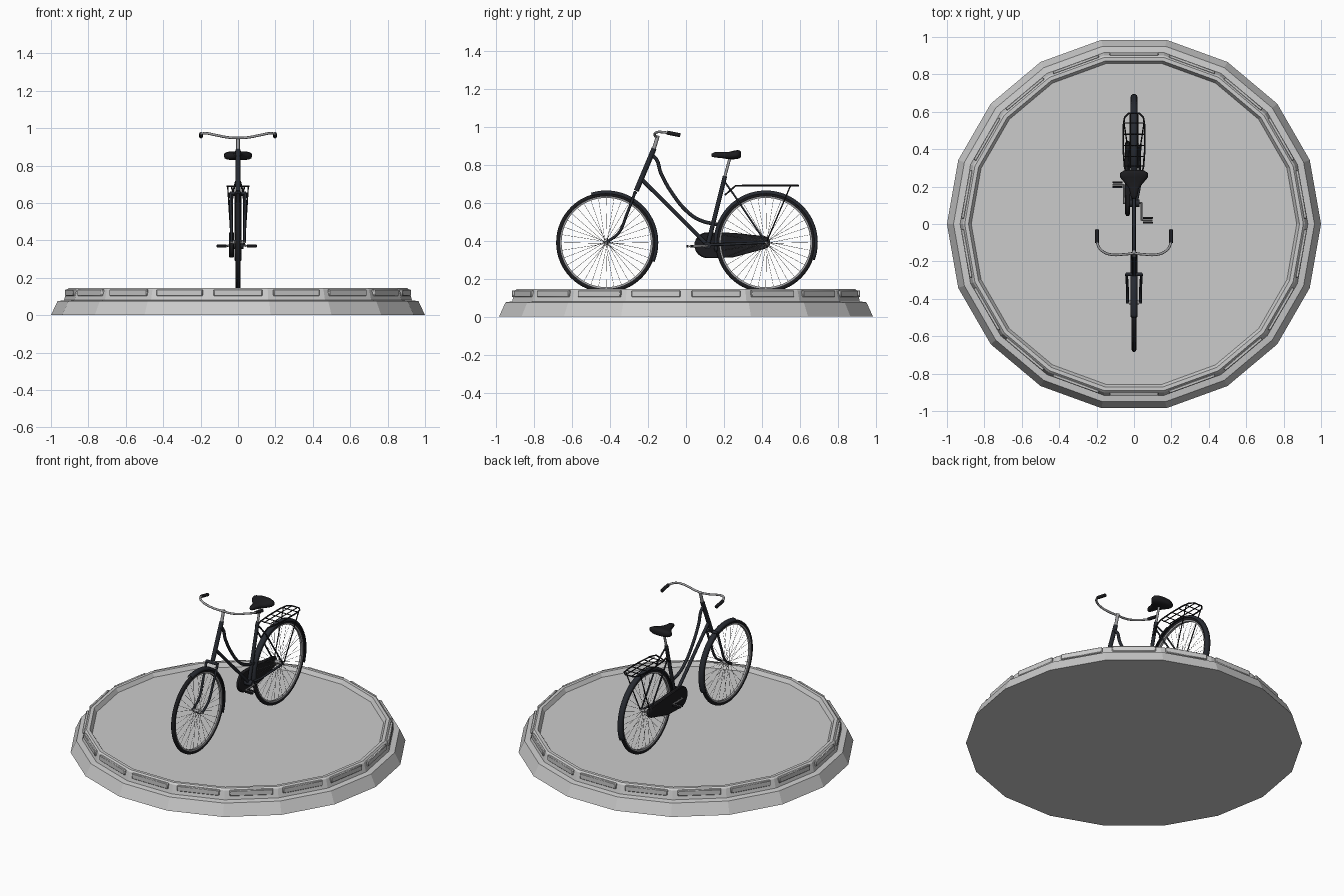
import bpy, bmesh, math
from math import sin, cos, pi, radians
from mathutils import Vector

if "Cube" in bpy.data.objects:
    bpy.data.objects.remove(bpy.data.objects["Cube"])


def material(name, rgb):
    m = bpy.data.materials.new(name)
    m.diffuse_color = (*rgb, 1)
    m.use_nodes = True
    m.node_tree.nodes["Principled BSDF"].inputs["Base Color"].default_value = m.diffuse_color
    return m


BLACK = material("black", (0.012, 0.012, 0.014))
PAINT = material("dark_paint", (0.02, 0.023, 0.03))
METAL = material("metal", (0.35, 0.35, 0.36))
HUBS = {"front": (-0.42, 0.39), "rear": (0.42, 0.39)}


def finish(name, bm, mat=None, smooth=40):
    bmesh.ops.remove_doubles(bm, verts=bm.verts, dist=1e-5)
    bmesh.ops.recalc_face_normals(bm, faces=bm.faces)
    me = bpy.data.meshes.new(name)
    bm.to_mesh(me)
    bm.free()
    ob = bpy.data.objects.new(name, me)
    bpy.context.collection.objects.link(ob)
    if mat:
        me.materials.append(mat)
    if smooth:
        select(ob)
        bpy.ops.object.shade_smooth_by_angle(angle=radians(smooth))
    return ob


def select(ob):
    bpy.ops.object.select_all(action='DESELECT')
    ob.select_set(True)
    bpy.context.view_layer.objects.active = ob


def loft(rings, closed_ring=True, closed_loop=False, caps=False):
    bm = bmesh.new()
    vs = [[bm.verts.new(p) for p in r] for r in rings]
    n, m = len(vs), len(vs[0])
    for i in range(n if closed_loop else n - 1):
        for j in range(m if closed_ring else m - 1):
            a, b, k = vs[i], vs[(i + 1) % n], (j + 1) % m
            bm.faces.new((a[j], a[k], b[k], b[j]))
    if caps:
        bm.faces.new(vs[0])
        bm.faces.new(vs[-1])
    return bm


def tubes(name, paths, r, mat, smooth=False, res=2):
    """One object made of round tubes along several paths."""
    cu = bpy.data.curves.new(name, 'CURVE')
    cu.dimensions = '3D'
    cu.bevel_depth, cu.bevel_resolution, cu.use_fill_caps = r, res, True
    cu.resolution_u = 6
    for pts in paths:
        sp = cu.splines.new('BEZIER' if smooth else 'POLY')
        if smooth:
            sp.bezier_points.add(len(pts) - 1)
            for bp, p in zip(sp.bezier_points, pts):
                bp.co = p
                bp.handle_left_type = bp.handle_right_type = 'AUTO'
        else:
            sp.points.add(len(pts) - 1)
            for q, p in zip(sp.points, pts):
                q.co = (*p, 1)
    ob = bpy.data.objects.new(name, cu)
    bpy.context.collection.objects.link(ob)
    cu.materials.append(mat)
    select(ob)
    bpy.ops.object.convert(target='MESH')
    bpy.ops.object.shade_smooth_by_angle(angle=radians(50))
    return ob


def both(path):
    return [path, [(-x, y, z) for x, y, z in path]]


def box(name, c, s, mat, bevel=0.003):
    bm = bmesh.new()
    bmesh.ops.create_cube(bm, size=1)
    for v in bm.verts:
        v.co = Vector(c) + Vector([a * b for a, b in zip(v.co, s)])
    bmesh.ops.bevel(bm, geom=bm.edges[:], offset=bevel, segments=1, affect='EDGES')
    return finish(name, bm, mat)


def wheel_ring(name, hub, section, mat, a0=0, a1=360, n=64):
    """Sweep an (x, radius) section around a wheel axle."""
    full = a1 - a0 == 360
    rings = []
    for i in range(n if full else n + 1):
        a = radians(a0 + (a1 - a0) * i / n)
        rings.append([(x, hub[0] + r * cos(a), hub[1] + r * sin(a)) for x, r in section])
    return finish(name, loft(rings, full, full), mat)


# Plinth: 18 flat sides with a recessed floor
prof = [(0, 0), (1.0, 0), (0.965, 0.075), (0.93, 0.08), (0.915, 0.135), (0.905, 0.145),
        (0.885, 0.145), (0.87, 0.12), (0, 0.12)]
rings = [[(r * cos(i * pi / 9), r * sin(i * pi / 9), z) for r, z in prof] for i in range(18)]
bm = loft(rings, False, True)
bmesh.ops.dissolve_degenerate(bm, edges=bm.edges[:], dist=1e-5)
finish("plinth", bm, smooth=0)

# Raised panels on each side of the plinth
for i in range(18):
    p = box(f"plinth_panel_{i + 1}", (0, 0, 0), (0.018, 0.26, 0.036), None, 0.004)
    a = radians(20 * i + 10)
    p.location = (0.908 * cos(a), 0.908 * sin(a), 0.12)
    p.rotation_euler = (0, 0, a)

# Wheels: tyre, rim, hub, spokes and mudguard
for side, hub in HUBS.items():
    y, z = hub
    tyre = [(0.0125 * cos(k * pi / 5), 0.252 + 0.0125 * sin(k * pi / 5)) for k in range(10)]
    wheel_ring(side + "_tyre", hub, tyre, BLACK)
    wheel_ring(side + "_rim", hub, [(-.009, .245), (.009, .245), (.007, .235), (-.007, .235)], METAL)
    tubes(side + "_hub", [[(-.028, y, z), (.028, y, z)]], .011, METAL)
    tubes(side + "_axle", [[(-.042, y, z), (.042, y, z)]], .005, METAL)
    spokes = []
    for k in range(36):
        a = 2 * pi * k / 36
        h = a + (0.5 if k // 2 % 2 else -0.5)
        sx = 0.018 if k % 2 else -0.018
        spokes.append([(sx, y + .01 * cos(h), z + .01 * sin(h)),
                       (0, y + .238 * cos(a), z + .238 * sin(a))])
    tubes(side + "_spokes", spokes, .0009, METAL, res=0)
    guard = [(-.019, .257), (-.016, .268), (-.008, .274), (.008, .274), (.016, .268), (.019, .257)]
    a0, a1 = (-22, 107) if side == "front" else (-20, 190)
    g = wheel_ring(side + "_mudguard", hub, guard, PAINT, a0, a1, 48)
    mod = g.modifiers.new("thickness", 'SOLIDIFY')
    mod.thickness = 0.002

# Frame
tubes("head_tube", [[(0, -.168, .885), (0, -.262, .662)]], .0135, PAINT)
tubes("down_tube", [[(0, -.237, .726), (0, .108, .382)]], .0105, PAINT)
tubes("curved_top_tube", [[(0, -.195, .848), (0, -.168, .842), (0, -.13, .75), (0, -.07, .645),
                           (0, .015, .545), (0, .08, .505), (0, .165, .485)]], .0095, PAINT, True)
tubes("seat_tube", [[(0, .113, .37), (0, .205, .74)]], .0115, PAINT)
tubes("seat_stays", both([(.012, .2, .715), (.03, .25, .645), (.032, .42, .39)]), .005, PAINT)
tubes("chain_stays", both([(.014, .115, .378), (.03, .2, .38), (.032, .42, .39)]), .007, PAINT)
tubes("bottom_bracket", [[(-.03, .112, .375), (.03, .112, .375)]], .02, PAINT)

# Fork
tubes("fork_crown", [[(-.042, -.268, .652), (.042, -.268, .652)]], .01, PAINT)
tubes("fork_blades", both([(.04, -.268, .655), (.037, -.315, .53), (.035, -.355, .44),
                           (.035, -.42, .39)]), .0075, PAINT, True)

# Stem, handlebar and grips
tubes("stem", [[(0, -.17, .88), (0, -.148, .953)]], .010, METAL)
bar = [(.0, -.158, .948), (.05, -.162, .95), (.12, -.164, .963), (.165, -.148, .972),
       (.19, -.12, .971), (.198, -.085, .966), (.198, -.035, .957)]
tubes("handlebar", [[(-x, y, z) for x, y, z in bar[:0:-1]] + bar], .0068, METAL, True)
tubes("grips", both([(.198, -.1, .969), (.198, -.03, .955)]), .0105, BLACK)

# Seat: lofted from (y, half width, bottom, top)
sections = [(.135, .010, .842, .858), (.15, .018, .838, .866), (.19, .026, .834, .866),
            (.22, .05, .829, .866), (.25, .075, .828, .873), (.272, .076, .83, .877),
            (.285, .055, .835, .874), (.29, .03, .842, .868)]
rings = []
for y, w, b, t in sections:
    ring = []
    for k in range(16):
        c, s = cos(k * pi / 8), sin(k * pi / 8)
        ring.append((w * math.copysign(abs(c) ** .7, c), y,
                     (b + t) / 2 + (t - b) / 2 * math.copysign(abs(s) ** .7, s)))
    rings.append(ring)
finish("seat", loft(rings, caps=True), BLACK, 60)
tubes("seat_post", [[(0, .2, .72), (0, .234, .845)]], .0075, METAL)

# Chain case: rounded teardrop plate on the chain side
out = [(.112 + .068 * cos(a), .376 + .068 * sin(a)) for a in [radians(92 + 15 * k) for k in range(13)]]
out += [(.25, .312)]
out += [(.41 + .034 * cos(a), .39 + .034 * sin(a)) for a in [radians(-85 + 17 * k) for k in range(11)]]
out += [(.25, .441)]
cy, cz = .24, .38
rings = [[(x, cy + (y - cy) * s, cz + (z - cz) * s) for y, z in out]
         for x, s in ((-.022, .96), (-.027, 1), (-.042, 1), (-.047, .95))]
finish("chain_case", loft(rings, caps=True), BLACK, 30)

# Cranks and pedals
for sx, name, py in ((1, "left", .02), (-1, "right", .21)):
    x = sx * .04 if sx > 0 else -.054
    tubes(name + "_crank", [[(sx * .02, .112, .372), (x, .112, .372), (x, py, .37)]], .0058, METAL)
    tubes(name + "_pedal_axle", [[(x, py, .37), (x + sx * .06, py, .37)]], .004, METAL)
    for dy in (-.013, .013):
        box(f"{name}_pedal_bar", (x + sx * .034, py + dy, .37), (.054, .011, .014), BLACK, .002)

# Luggage rack
loop = [(.022, .205, .64), (.035, .26, .688), (.05, .3, .69), (.058, .4, .69), (.058, .52, .69),
        (.05, .57, .69), (.028, .592, .69)]
tubes("rack_loop", [loop + [(-x, y, z) for x, y, z in loop[::-1]]], .0045, BLACK)
tubes("rack_bars", [[(-.055, y, .69), (.055, y, .69)] for y in (.31, .36, .42, .48, .54)]
      + both([(.02, .3, .692), (.02, .59, .692)]), .003, BLACK)
tubes("rack_struts", both([(.055, .55, .688), (.036, .425, .395)]), .0035, BLACK)
